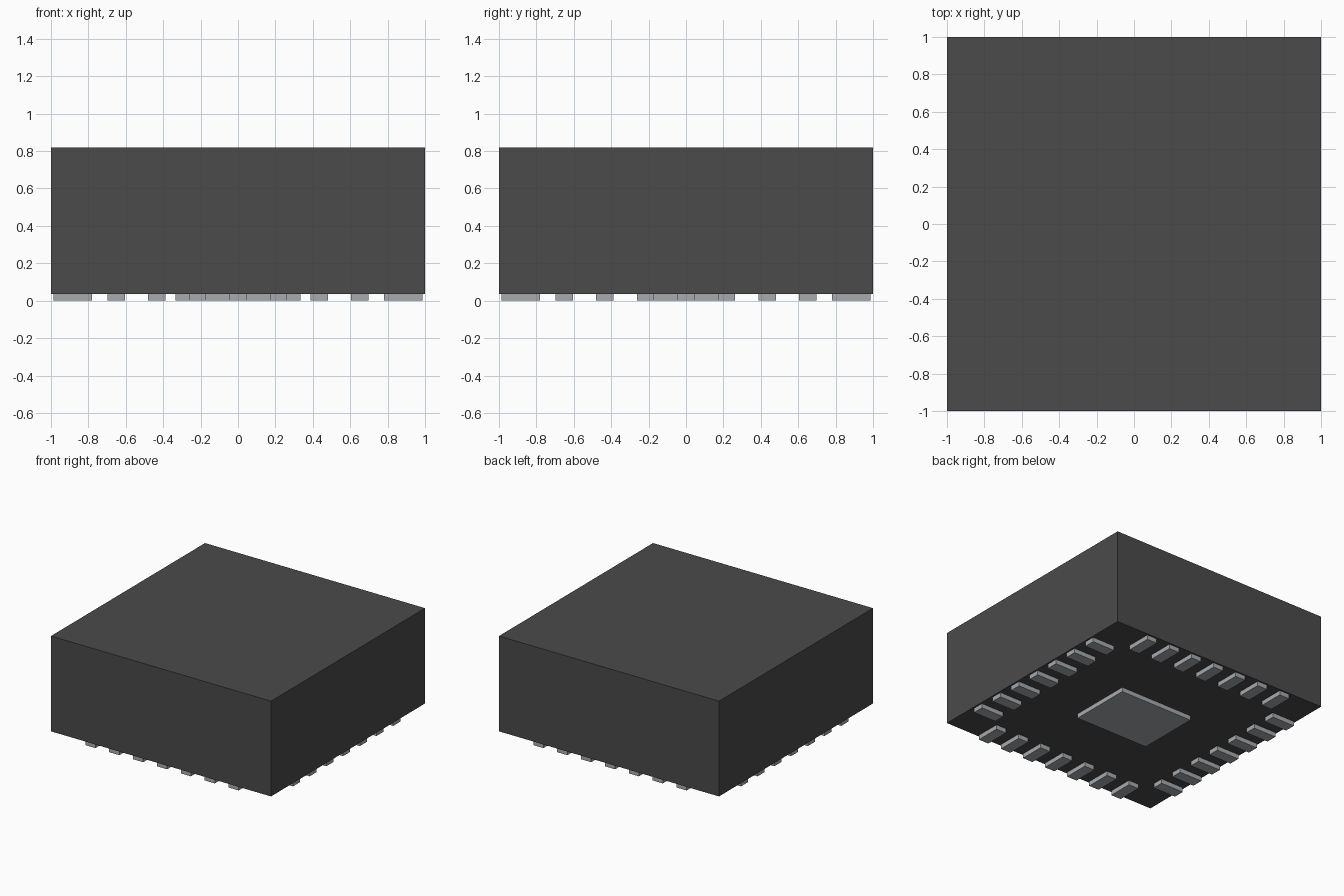
import bpy
import bmesh
from mathutils import Matrix, Vector
from math import pi

cube = bpy.data.objects.get("Cube")
if cube:
    bpy.data.objects.remove(cube, do_unlink=True)


def make_material(name, color):
    mat = bpy.data.materials.new(name)
    mat.use_nodes = True
    mat.diffuse_color = color
    mat.node_tree.nodes["Principled BSDF"].inputs["Base Color"].default_value = color
    return mat


def box(name, low, high, mat, turn=0.0):
    """Box between two corners, turned about the vertical centre axis."""
    low, high = Vector(low), Vector(high)
    bm = bmesh.new()
    place = (Matrix.Rotation(turn, 4, 'Z')
             @ Matrix.Translation((low + high) / 2)
             @ Matrix.Diagonal((*(high - low), 1)))
    bmesh.ops.create_cube(bm, size=1, matrix=place)
    mesh = bpy.data.meshes.new(name)
    bm.to_mesh(mesh)
    bm.free()
    mesh.materials.append(mat)
    obj = bpy.data.objects.new(name, mesh)
    bpy.context.collection.objects.link(obj)
    return obj


black = make_material("black_plastic", (0.069, 0.069, 0.069, 1))
metal = make_material("tinned_metal", (0.38, 0.41, 0.43, 1))

BASE = 0.037    # underside of the body
PITCH = 0.217   # spacing of the contacts

# Moulded package body
box("package_body", (-1, -1, BASE), (1, 1, 0.82), black)

# Large pad in the middle of the underside
box("thermal_pad", (-0.335, -0.262, 0), (0.335, 0.262, BASE), metal)

# Seven contacts along each of the four edges
for side, label in enumerate(("front", "left", "back", "right")):
    for i in range(7):
        x = (i - 3) * PITCH
        box(f"{label}_contact_{i + 1}", (x - 0.046, -0.987, 0),
            (x + 0.046, -0.78, BASE), metal, side * pi / 2)
